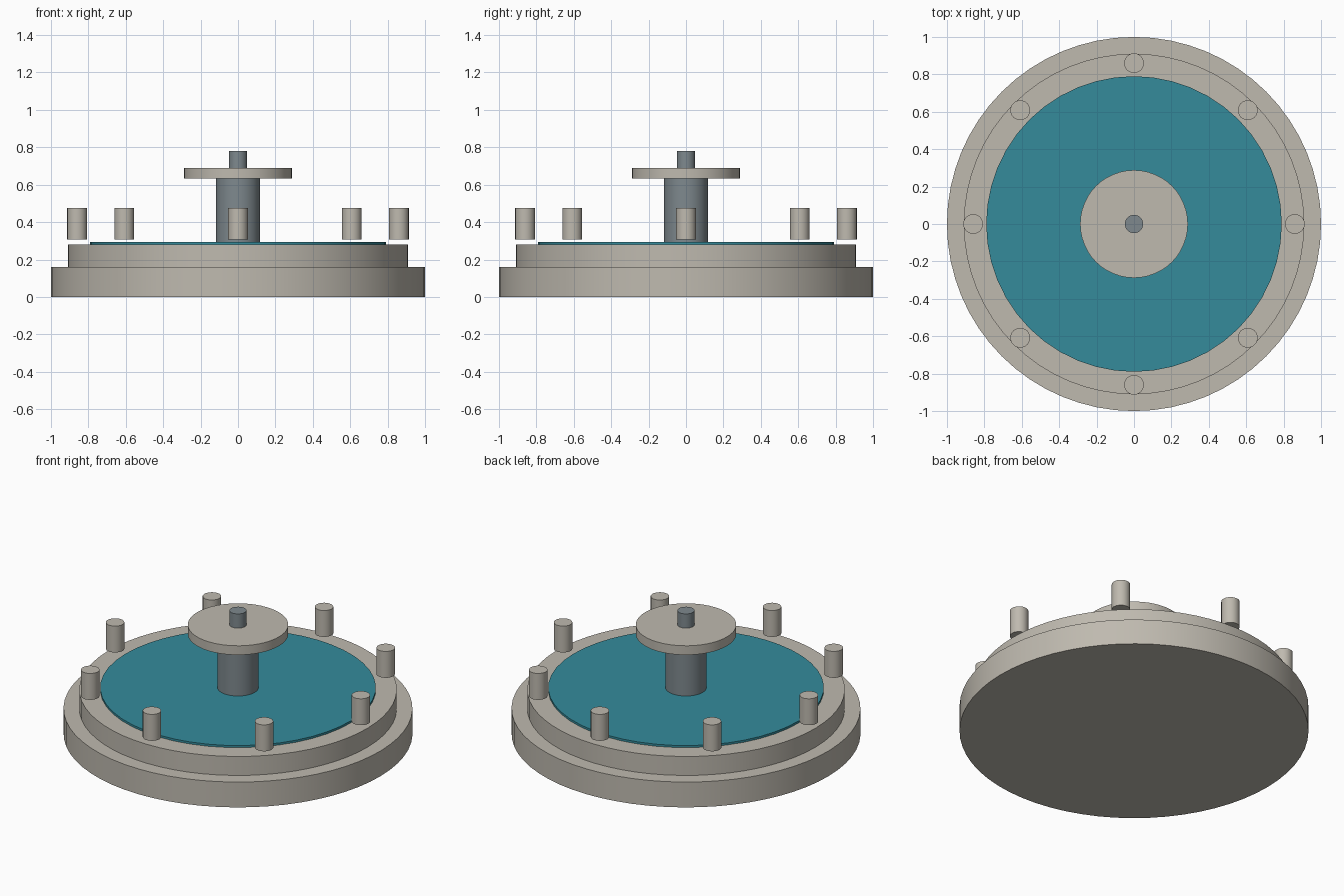
import bpy
import math

cube = bpy.data.objects.get("Cube")
if cube:
    bpy.data.objects.remove(cube, do_unlink=True)


def material(name, rgb):
    mat = bpy.data.materials.new(name)
    mat.use_nodes = True
    color = (*rgb, 1.0)
    mat.diffuse_color = color
    mat.node_tree.nodes["Principled BSDF"].inputs["Base Color"].default_value = color
    return mat


stone = material("pale_stone", (0.52, 0.49, 0.43))
water = material("teal_water", (0.035, 0.26, 0.33))
metal = material("blue_grey_metal", (0.21, 0.25, 0.27))


def cylinder(name, radius, bottom, top, mat, x=0.0, y=0.0, sides=48):
    bpy.ops.mesh.primitive_cylinder_add(
        vertices=sides, radius=radius, depth=top - bottom,
        location=(x, y, (bottom + top) / 2))
    obj = bpy.context.object
    obj.name = name
    obj.data.materials.append(mat)
    bpy.ops.object.shade_smooth_by_angle(angle=math.radians(30))
    return obj


# Stepped basin and water surface
cylinder("basin_base", 1.0, 0.0, 0.16, stone, sides=64)
cylinder("basin_upper_step", 0.91, 0.16, 0.28, stone, sides=64)
cylinder("water_surface", 0.79, 0.27, 0.293, water)

# Central column with dish and spout
cylinder("centre_column", 0.118, 0.28, 0.635, metal, sides=32)
cylinder("upper_dish", 0.288, 0.632, 0.69, stone)
cylinder("spout", 0.049, 0.69, 0.78, metal, sides=24)

# Ring of short posts hovering just above the rim
POSTS = 8
for i in range(POSTS):
    angle = math.tau * i / POSTS
    cylinder(f"rim_post_{i + 1}", 0.053, 0.308, 0.475, stone,
             0.86 * math.cos(angle), 0.86 * math.sin(angle), sides=24)
